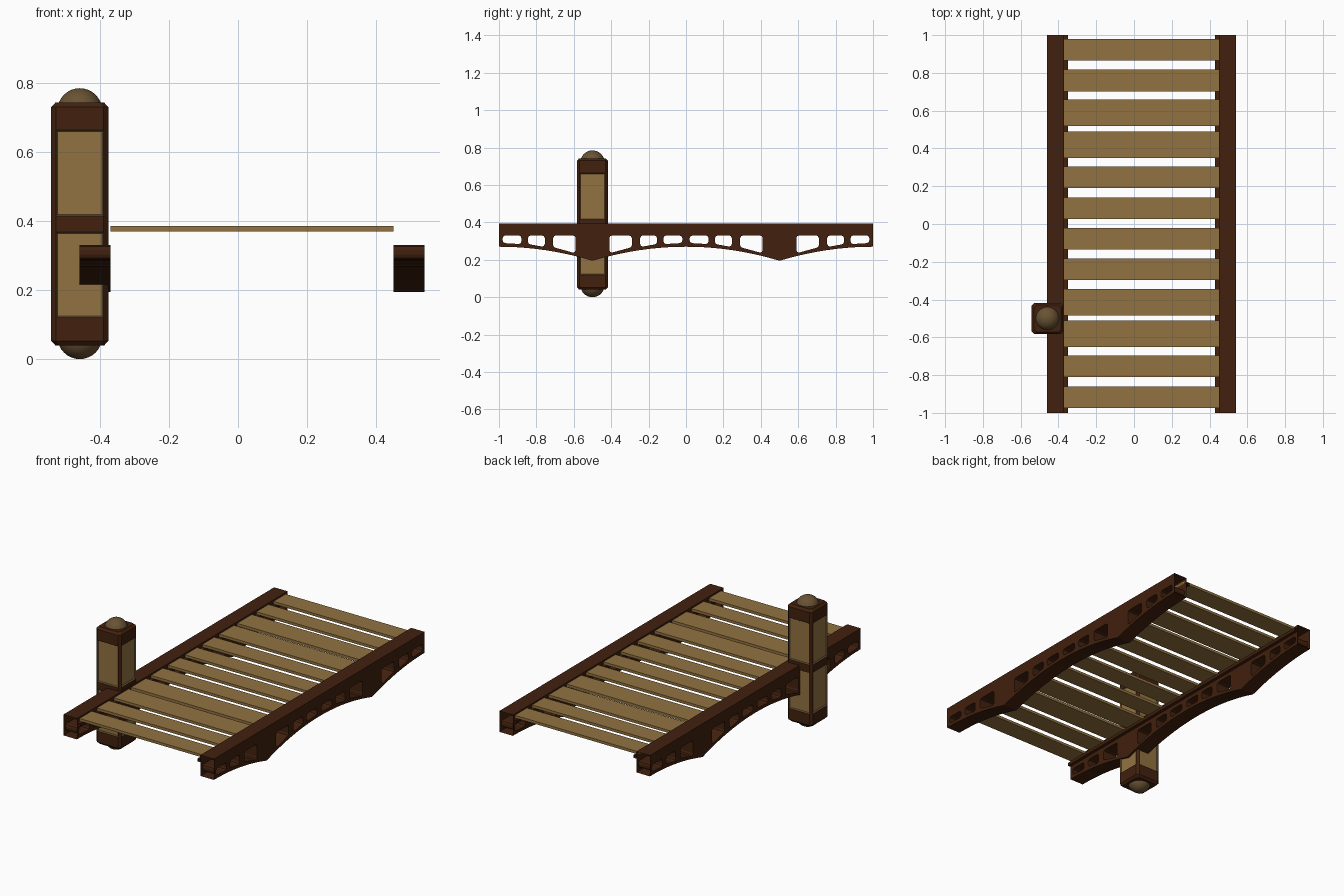
import bpy, bmesh

cube = bpy.data.objects.get("Cube")
if cube:
    bpy.data.objects.remove(cube, do_unlink=True)


def material(name, rgb):
    m = bpy.data.materials.new(name)
    m.use_nodes = True
    m.diffuse_color = (*rgb, 1)
    m.node_tree.nodes["Principled BSDF"].inputs["Base Color"].default_value = (*rgb, 1)
    return m


BROWN = material("dark brown wood", (0.054, 0.015, 0.0045))
TAN = material("tan wood", (0.287, 0.171, 0.053))
DULL = material("dull tan wood", (0.141, 0.086, 0.033))


def add_object(name, bm, *mats):
    mesh = bpy.data.meshes.new(name)
    bm.to_mesh(mesh)
    bm.free()
    for m in mats:
        mesh.materials.append(m)
    ob = bpy.data.objects.new(name, mesh)
    bpy.context.collection.objects.link(ob)
    return ob


def arch(y):
    """Underside height of the beams: three arches meeting at y = -0.5 and 0.5."""
    d = min(abs(y - c) for c in (-1, 0, 1))
    return 0.27 - 0.3 * d * d


def hole(y0, y1):
    """Rounded opening whose lower edge follows the arch."""
    top, r = 0.33, 0.014
    b0, b1 = arch(y0) + 0.019, arch(y1) + 0.019
    pts = []
    for y, z, sy, sz in ((y0, b0, 1, 1), (y1, b1, -1, 1), (y1, top, -1, -1), (y0, top, 1, -1)):
        corner = [(y, z + sz * r), (y + sy * 0.3 * r, z + sz * 0.3 * r), (y + sy * r, z)]
        pts += corner if sy == sz else corner[::-1]
    return pts


# Side outline of a beam and its openings
STEPS = 40
outline = [(-1 + 2 * i / STEPS, arch(-1 + 2 * i / STEPS)) for i in range(STEPS + 1)]
outline += [(1, 0.395), (-1, 0.395)]
loops = [outline]
for a, b in ((0.02, 0.12), (0.155, 0.245), (0.29, 0.41)):
    for centre, sign in ((-1, 1), (0, -1), (0, 1), (1, -1)):
        loops.append(hole(*sorted((centre + sign * a, centre + sign * b))))


def beam(name, centre, inward):
    """Hollow pierced beam with open ends and a ledge for the planks."""
    curve = bpy.data.curves.new(name, 'CURVE')
    curve.dimensions = '2D'
    curve.fill_mode = 'BOTH'
    curve.extrude = 0.045
    for loop in loops:
        s = curve.splines.new('POLY')
        s.points.add(len(loop) - 1)
        s.use_cyclic_u = True
        for p, (y, z) in zip(s.points, loop):
            p.co = (y, z, 0, 1)
    temp = bpy.data.objects.new(name, curve)
    bpy.context.collection.objects.link(temp)
    deps = bpy.context.evaluated_depsgraph_get()
    mesh = bpy.data.meshes.new_from_object(temp.evaluated_get(deps))
    bpy.data.objects.remove(temp, do_unlink=True)
    bm = bmesh.new()
    bm.from_mesh(mesh)
    bpy.data.meshes.remove(mesh)
    bmesh.ops.remove_doubles(bm, verts=bm.verts, dist=1e-5)
    for v in bm.verts:
        v.co = (v.co.z + centre, v.co.x, v.co.y)
    bmesh.ops.recalc_face_normals(bm, faces=bm.faces)
    ends = [f for f in bm.faces if abs(f.calc_center_median().y) > 0.999]
    bmesh.ops.delete(bm, geom=ends, context='FACES')
    for f in bm.faces:
        f.smooth = False
        f.material_index = 0
    # ledge strips
    x0 = centre + inward * 0.045
    x1 = x0 + inward * 0.02
    section = [(x0, 0.369), (x1, 0.369), (x1, 0.352), (x0, 0.352)]
    for (xa, za), (xb, zb) in zip(section, section[1:]):
        quad = [(xa, -1, za), (xb, -1, zb), (xb, 1, zb), (xa, 1, za)]
        if inward < 0:
            quad.reverse()
        bm.faces.new([bm.verts.new(c) for c in quad])
    return add_object(name, bm, BROWN)


beam("right_beam", -0.415, 1)
beam("left_beam", 0.495, -1)

# Planks: centre and width along the deck
planks = [(0.923, 0.115), (0.76, 0.115), (0.59, 0.14), (0.42, 0.14),
          (0.247, 0.115), (0.083, 0.115), (-0.078, 0.115), (-0.24, 0.115),
          (-0.415, 0.14), (-0.58, 0.14), (-0.753, 0.115), (-0.917, 0.115)]
for i, (y, width) in enumerate(planks, 1):
    bm = bmesh.new()
    bmesh.ops.create_cube(bm, size=1)
    for v in bm.verts:
        v.co = (0.04 + v.co.x * 0.82, y + v.co.y * width, 0.378 + v.co.z * 0.016)
    add_object(f"plank_{i}", bm, TAN)

# Post: chamfered square column with recessed panels
PX, PY, HALF, CUT = -0.4585, -0.5, 0.083, 0.014


def ring(bm, z, half):
    c = half - CUT
    pts = [(half, -c), (half, c), (c, half), (-c, half),
           (-half, c), (-half, -c), (-c, -half), (c, -half)]
    return [bm.verts.new((PX + x, PY + y, z)) for x, y in pts]


bm = bmesh.new()
levels = [0.04, 0.053, 0.12, 0.368, 0.415, 0.664, 0.73, 0.743]
rings = [ring(bm, z, HALF - (0.012 if z in (levels[0], levels[-1]) else 0)) for z in levels]
panels = []
for k, (low, high) in enumerate(zip(rings, rings[1:])):
    for i in range(8):
        j = (i + 1) % 8
        f = bm.faces.new((low[i], low[j], high[j], high[i]))
        if k in (2, 4) and i % 2 == 0:
            panels.append(f)
bm.faces.new(rings[0][::-1])
bm.faces.new(rings[-1])
bm.normal_update()
rims = bmesh.ops.inset_individual(bm, faces=panels, thickness=0.006, depth=-0.007)["faces"]
for f in rims:
    f.material_index = 2
for f in panels:
    f.material_index = 1
add_object("post", bm, BROWN, TAN, DULL)

# Rounded caps at both ends of the post
for name, z in (("post_top_cap", 0.72), ("post_bottom_cap", 0.065)):
    bm = bmesh.new()
    bmesh.ops.create_uvsphere(bm, u_segments=32, v_segments=16, radius=0.065)
    for v in bm.verts:
        v.co = (v.co.x + PX, v.co.y + PY, v.co.z + z)
    for f in bm.faces:
        f.smooth = True
    add_object(name, bm, DULL)
